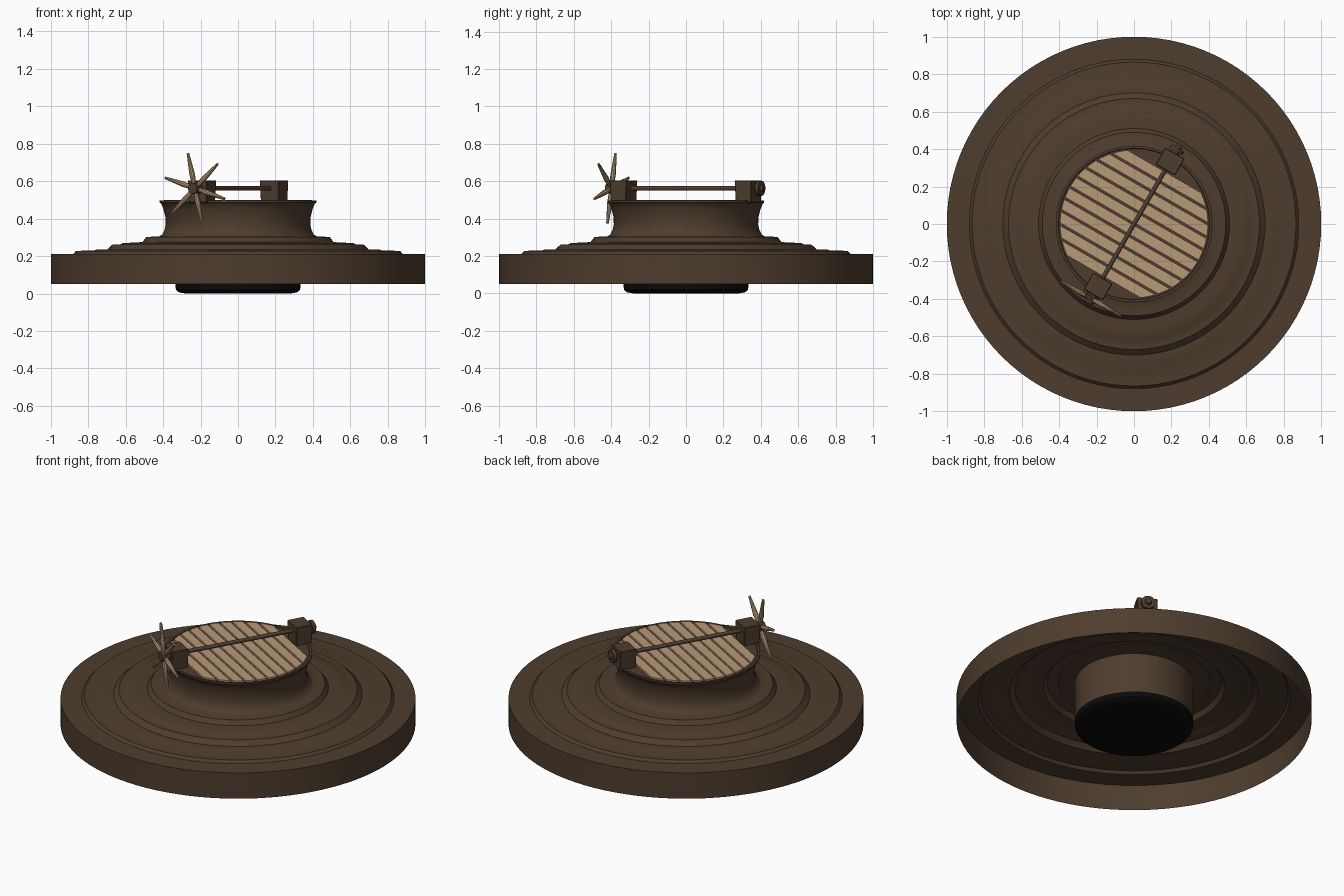
import bpy, bmesh, math
from mathutils import Matrix, Vector

cube = bpy.data.objects.get("Cube")
if cube:
    bpy.data.objects.remove(cube, do_unlink=True)


def material(name, r, g, b):
    m = bpy.data.materials.new(name)
    m.use_nodes = True
    m.diffuse_color = (r, g, b, 1)
    bsdf = next(n for n in m.node_tree.nodes if n.type == 'BSDF_PRINCIPLED')
    bsdf.inputs["Base Color"].default_value = (r, g, b, 1)
    bsdf.inputs["Roughness"].default_value = 0.8
    return m


BROWN = material("dark brown", 0.075, 0.046, 0.027)
TAN = material("pale wood", 0.47, 0.32, 0.185)
BLACK = material("black", 0.003, 0.003, 0.003)
TURN = Matrix.Rotation(math.radians(-30), 4, 'Z')   # the hatch is turned on its neck
DECK = 0.49


def finish(name, bm, mat, turn=False, smooth=True):
    bmesh.ops.remove_doubles(bm, verts=bm.verts, dist=1e-5)
    bmesh.ops.recalc_face_normals(bm, faces=bm.faces)
    if turn:
        bm.transform(TURN)
    mesh = bpy.data.meshes.new(name)
    bm.to_mesh(mesh)
    bm.free()
    mesh.materials.append(mat)
    ob = bpy.data.objects.new(name, mesh)
    bpy.context.collection.objects.link(ob)
    if smooth:
        bpy.ops.object.select_all(action='DESELECT')
        ob.select_set(True)
        bpy.context.view_layer.objects.active = ob
        bpy.ops.object.shade_smooth_by_angle(angle=math.radians(35))
    return ob


def lathe(name, profile, mat, steps=96):
    bm = bmesh.new()
    vs = [bm.verts.new((r, 0, z)) for r, z in profile]
    es = [bm.edges.new(p) for p in zip(vs, vs[1:])]
    bmesh.ops.spin(bm, geom=vs + es, cent=(0, 0, 0), axis=(0, 0, 1),
                   angle=2 * math.pi, steps=steps)
    return finish(name, bm, mat)


def add_rod(bm, a, b, r1, r2, sides=16):
    a, b = Vector(a), Vector(b)
    d = b - a
    m = Matrix.Translation((a + b) / 2) @ d.to_track_quat('Z', 'Y').to_matrix().to_4x4()
    bmesh.ops.create_cone(bm, cap_ends=True, segments=sides, radius1=r1, radius2=r2,
                          depth=d.length, matrix=m)


# Broad stepped skirt, open underneath
lathe("stepped_skirt", [
    (1, 0.05), (1, 0.21), (0.88, 0.212), (0.865, 0.228), (0.77, 0.23),
    (0.755, 0.235), (0.70, 0.235), (0.67, 0.262), (0.63, 0.262), (0.615, 0.27),
    (0.56, 0.272), (0.51, 0.275), (0.49, 0.302), (0.42, 0.306), (0.40, 0.315)], BROWN)

# Waisted neck and the drum hanging below it
lathe("neck_and_drum", [
    (0, 0.05), (0.332, 0.05), (0.332, 0.30), (0.43, 0.30), (0.405, 0.315),
    (0.392, 0.34), (0.386, 0.37), (0.388, 0.41), (0.398, 0.45), (0.41, 0.48),
    (0.418, 0.486), (0.418, 0.496), (0.405, 0.496), (0.402, DECK), (0, DECK)], BROWN)

# Black foot of the drum
lathe("drum_foot", [(0, 0), (0.28, 0), (0.315, 0.006), (0.332, 0.02),
                    (0.334, 0.052), (0, 0.052)], BLACK)

# Hatch boards, each trimmed to the round opening
COUNT, SPAN, R = 10, 0.33, 0.395
pitch = 2 * SPAN / COUNT
bm = bmesh.new()
for i in range(COUNT):
    start = -SPAN + i * pitch + 0.006
    ys = [start + (pitch - 0.012) * k / 4 for k in range(5)]
    half = [math.sqrt(R * R - y * y) for y in ys]
    outline = [(x, y) for x, y in zip(half, ys)] + \
              [(-x, y) for x, y in reversed(list(zip(half, ys)))]
    face = bm.faces.new([bm.verts.new((x, y, DECK + 0.011)) for x, y in outline])
    low = bmesh.ops.extrude_face_region(bm, geom=[face])["geom"]
    bmesh.ops.translate(bm, vec=(0, 0, -0.012),
                        verts=[v for v in low if isinstance(v, bmesh.types.BMVert)])
finish("hatch_boards", bm, TAN, True, False)

# Bearing blocks at both ends of the shaft, slightly wider on top
AXLE = 0.562
for side, label in ((-1, "front"), (1, "back")):
    bm = bmesh.new()
    bmesh.ops.create_cube(bm, size=1)
    for v in bm.verts:
        wide = 1 if v.co.z > 0 else 0.92
        v.co = (v.co.x * 0.12 * wide, v.co.y * 0.104 * wide + side * 0.385,
                0.545 + v.co.z * 0.12)
    bmesh.ops.bevel(bm, geom=bm.edges[:], offset=0.004, segments=1, affect='EDGES')
    finish(label + "_bearing_block", bm, BROWN, True, False)

# Shaft across the hatch
bm = bmesh.new()
add_rod(bm, (0, -0.46, AXLE), (0, 0.46, AXLE), 0.012, 0.012)
finish("shaft", bm, BROWN, True)

# Round knob behind the back block
bm = bmesh.new()
add_rod(bm, (0, 0.43, AXLE), (0, 0.447, AXLE), 0.024, 0.024)
add_rod(bm, (0, 0.447, AXLE), (0, 0.467, AXLE), 0.04, 0.04, 20)
add_rod(bm, (0, 0.467, AXLE), (0, 0.48, AXLE), 0.02, 0.016)
finish("shaft_knob", bm, BROWN, True)

# Hub and six tapering handles of the turning wheel
bm = bmesh.new()
add_rod(bm, (0, -0.43, AXLE), (0, -0.485, AXLE), 0.034, 0.028, 20)
finish("wheel_hub", bm, BROWN, True)
bm = bmesh.new()
for i in range(6):
    a = math.radians(103 + 60 * i)
    d = Vector((math.cos(a), 0, math.sin(a)))
    c = Vector((0, -0.46, AXLE))
    add_rod(bm, c + d * 0.02, c + d * 0.075, 0.011, 0.015, 10)
    add_rod(bm, c + d * 0.075, c + d * 0.192, 0.015, 0.007, 10)
finish("wheel_handles", bm, TAN, True)
